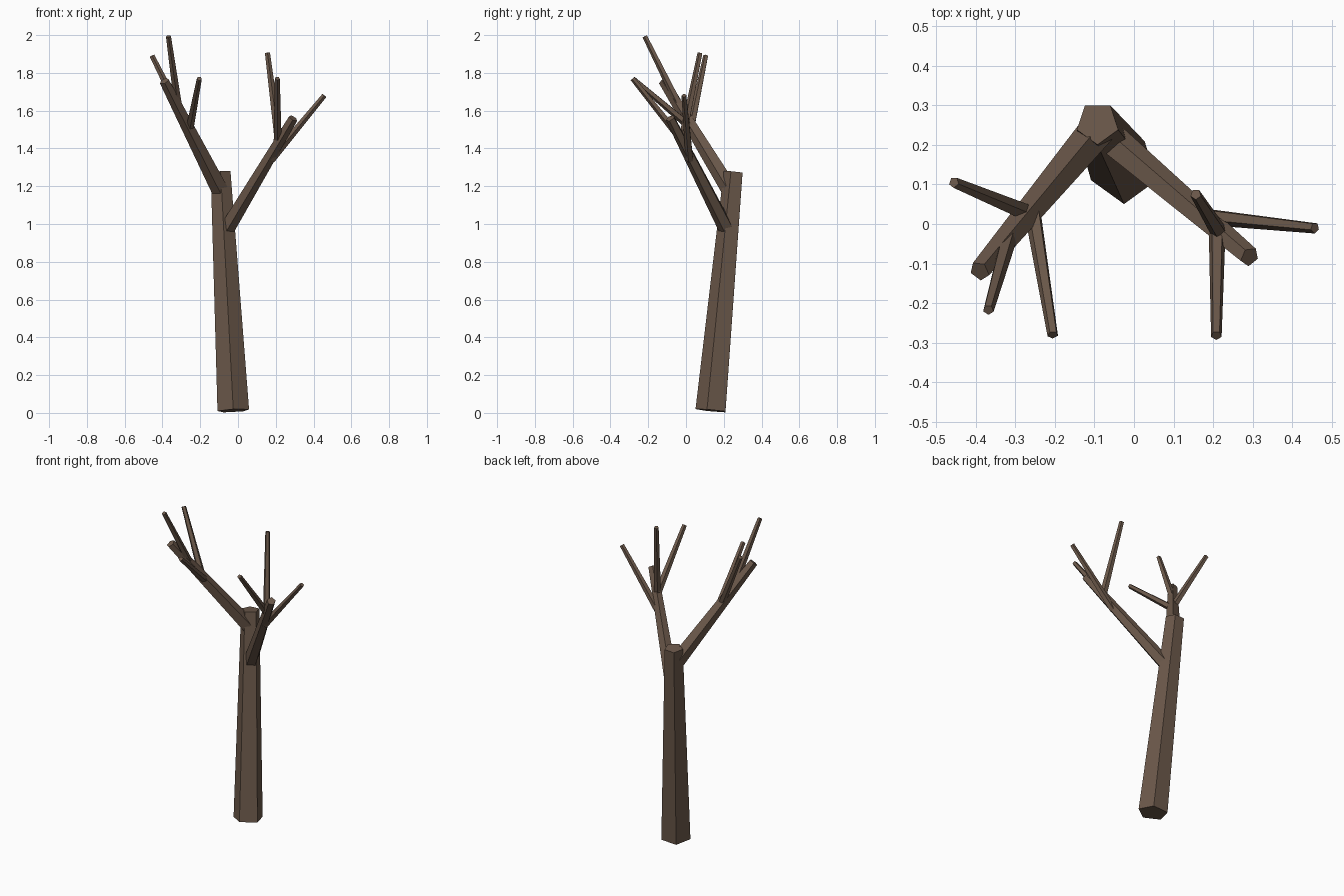
import bpy, bmesh, math
from mathutils import Vector

if "Cube" in bpy.data.objects:
    bpy.data.objects.remove(bpy.data.objects["Cube"])

bark = bpy.data.materials.new("bark")
bark.diffuse_color = (0.15, 0.10, 0.07, 1)
bark.use_nodes = True
bark.node_tree.nodes["Principled BSDF"].inputs["Base Color"].default_value = bark.diffuse_color


def limb(name, start, end, r0, r1, sides=5):
    """Tapered five-sided limb between two points, ends square to its axis."""
    a, b = Vector(start), Vector(end)
    rot = Vector((0, 0, 1)).rotation_difference(b - a)
    bm = bmesh.new()
    rings = []
    for centre, r in ((a, r0), (b, r1)):
        ring = []
        for i in range(sides):
            t = 2 * math.pi * i / sides - math.pi / 2
            ring.append(bm.verts.new(centre + rot @ Vector((r * math.cos(t), r * math.sin(t), 0))))
        rings.append(ring)
    low, high = rings
    for i in range(sides):
        j = (i + 1) % sides
        bm.faces.new((low[i], low[j], high[j], high[i]))
    bm.faces.new(low[::-1])
    bm.faces.new(high)
    mesh = bpy.data.meshes.new(name)
    bm.to_mesh(mesh)
    bm.free()
    mesh.materials.append(bark)
    bpy.context.collection.objects.link(bpy.data.objects.new(name, mesh))


# Trunk
limb("trunk", (-0.025, 0.138, 0.012), (-0.092, 0.255, 1.275), 0.088, 0.055)

# Main branches
limb("left_branch", (-0.086, 0.245, 1.163), (-0.39, -0.119, 1.757), 0.048, 0.027)
limb("right_branch", (-0.068, 0.222, 0.96), (0.292, -0.083, 1.56), 0.043, 0.026)

# Twigs: start on the branch, tip
twigs = {
    "left_twig_outer": ((-0.27, 0.028, 1.52), (-0.455, 0.105, 1.89)),
    "left_twig_front": ((-0.257, 0.04, 1.50), (-0.205, -0.28, 1.77)),
    "left_twig_top": ((-0.314, -0.025, 1.607), (-0.368, -0.217, 1.993)),
    "right_twig_outer": ((0.175, 0.02, 1.34), (0.457, -0.01, 1.68)),
    "right_twig_front": ((0.21, -0.02, 1.445), (0.208, -0.282, 1.77)),
    "right_twig_top": ((0.215, -0.02, 1.44), (0.156, 0.075, 1.905)),
}
for name, (start, tip) in twigs.items():
    limb(name, start, tip, 0.022, 0.014)
